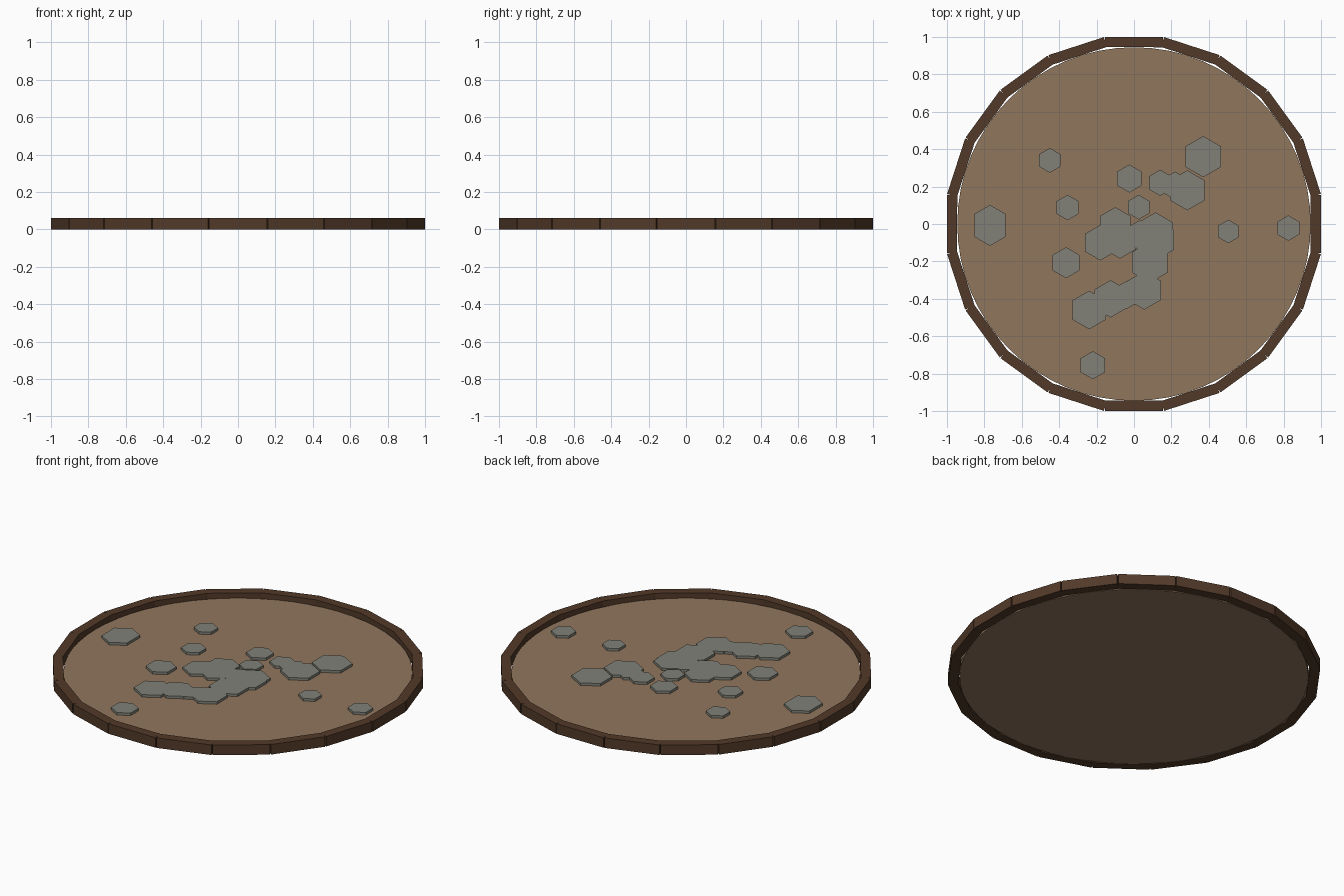
import bpy, bmesh, math
from mathutils import Matrix, Vector

if "Cube" in bpy.data.objects:
    bpy.data.objects.remove(bpy.data.objects["Cube"])


def material(name, rgb):
    m = bpy.data.materials.new(name)
    m.diffuse_color = (*rgb, 1)
    m.use_nodes = True
    m.node_tree.nodes["Principled BSDF"].inputs["Base Color"].default_value = m.diffuse_color
    return m


def finish(name, bm, mat):
    mesh = bpy.data.meshes.new(name)
    bm.to_mesh(mesh)
    bm.free()
    mesh.materials.append(mat)
    ob = bpy.data.objects.new(name, mesh)
    bpy.context.collection.objects.link(ob)
    return ob


def prism(name, x, y, radius, z0, z1, sides, mat, turn=0.0):
    bm = bmesh.new()
    place = Matrix.Translation((x, y, (z0 + z1) / 2)) @ Matrix.Rotation(turn, 4, 'Z')
    bmesh.ops.create_cone(bm, cap_ends=True, segments=sides, radius1=radius,
                          radius2=radius, depth=z1 - z0, matrix=place)
    return finish(name, bm, mat)


earth = material("earth", (0.28, 0.18, 0.108))
wood = material("dark_wood", (0.085, 0.042, 0.022))
stone = material("stone", (0.22, 0.22, 0.19))

# Round dirt floor
prism("dirt_floor", 0, 0, 0.945, 0.0, 0.03, 64, earth)

# Border of 20 straight planks
COUNT, LENGTH, THICK, HEIGHT = 20, 0.31, 0.055, 0.06
for i in range(COUNT):
    bm = bmesh.new()
    place = (Matrix.Rotation(2 * math.pi * i / COUNT, 4, 'Z')
             @ Matrix.Translation((1 - THICK / 2, 0, HEIGHT / 2))
             @ Matrix.Diagonal((THICK, LENGTH, HEIGHT, 1)))
    bmesh.ops.create_cube(bm, size=1, matrix=place)
    finish(f"border_plank_{i + 1}", bm, wood)

# Hexagonal paving stones: x, y, radius
STONES = [
    (-.45, .34, .066), (-.025, .243, .075), (.37, .36, .11), (.14, .22, .07),
    (.22, .205, .075), (.285, .18, .107), (-.355, .088, .068), (.025, .09, .066),
    (-.77, .005, .097), (-.77, -.02, .097), (.505, -.04, .063), (.825, -.022, .068),
    (-.363, -.207, .083), (-.22, -.755, .075), (-.24, -.46, .103),
    (-.125, -.4, .1), (-.04, -.38, .075), (.055, -.355, .103), (.085, -.205, .11),
    (.115, -.045, .107), (.12, -.085, .107), (-.10, -.005, .095),
    (-.18, -.1, .095), (-.075, -.09, .095), (.03, -.06, .08),
]
for i, (x, y, r) in enumerate(STONES):
    prism(f"paving_stone_{i + 1}", x, y, r, 0.025, 0.045, 6, stone)
